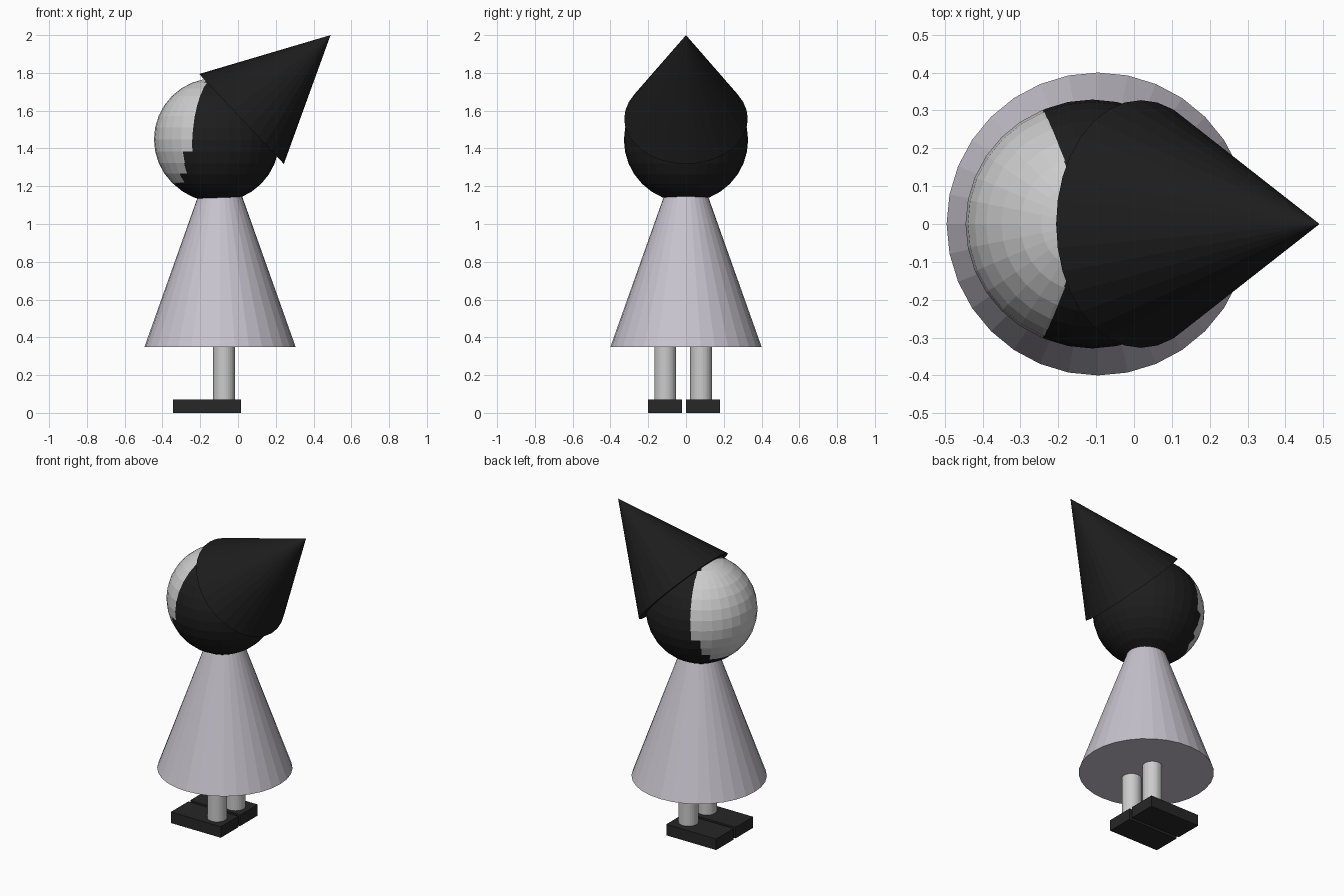
import bpy
from math import radians
from mathutils import Vector

if "Cube" in bpy.data.objects:
    bpy.data.objects.remove(bpy.data.objects["Cube"])


def material(name, r, g, b):
    m = bpy.data.materials.new(name)
    m.diffuse_color = (r, g, b, 1)
    m.use_nodes = True
    m.node_tree.nodes["Principled BSDF"].inputs["Base Color"].default_value = m.diffuse_color
    return m


BLACK = material("black", 0.012, 0.012, 0.012)
CHARCOAL = material("charcoal", 0.02, 0.02, 0.02)
LILAC = material("pale_lilac", 0.58, 0.55, 0.62)


def finish(name, mat=None):
    ob = bpy.context.object
    ob.name = name
    if mat:
        ob.data.materials.append(mat)
    return ob


def ball(name, centre, radius, mat=None):
    bpy.ops.mesh.primitive_uv_sphere_add(segments=32, ring_count=16, radius=radius, location=centre)
    return finish(name, mat)


def cone(name, base, tip, radius, mat):
    base, tip = Vector(base), Vector(tip)
    axis = tip - base
    bpy.ops.mesh.primitive_cone_add(vertices=32, radius1=radius, radius2=0, depth=axis.length,
                                    location=(base + tip) / 2,
                                    rotation=axis.to_track_quat('Z', 'Y').to_euler())
    return finish(name, mat)


# Dress: closed cone whose tip is hidden in the head
cone("dress", (-0.095, 0, 0.35), (-0.095, 0, 1.475), 0.40, LILAC)

# Head, and a slightly larger offset ball forming the hair
ball("head", (-0.121, 0, 1.448), 0.324)
ball("hair", (-0.110, 0, 1.445), 0.3287, BLACK)

# Tilted pointed hat
cone("hat", (0.0185, 0, 1.556), (0.49, 0, 2.0), 0.327, BLACK)

# Legs and box shoes
for side, leg_y, shoe_y in (("right", -0.11, -0.11), ("left", 0.08, 0.09)):
    bpy.ops.mesh.primitive_cylinder_add(vertices=32, radius=0.058, depth=0.36,
                                        location=(-0.074, leg_y, 0.22))
    finish(side + "_leg")
    bpy.ops.mesh.primitive_cube_add(size=1, location=(-0.164, shoe_y, 0.036))
    shoe = finish(side + "_shoe", CHARCOAL)
    shoe.scale = (0.36, 0.18, 0.072)
